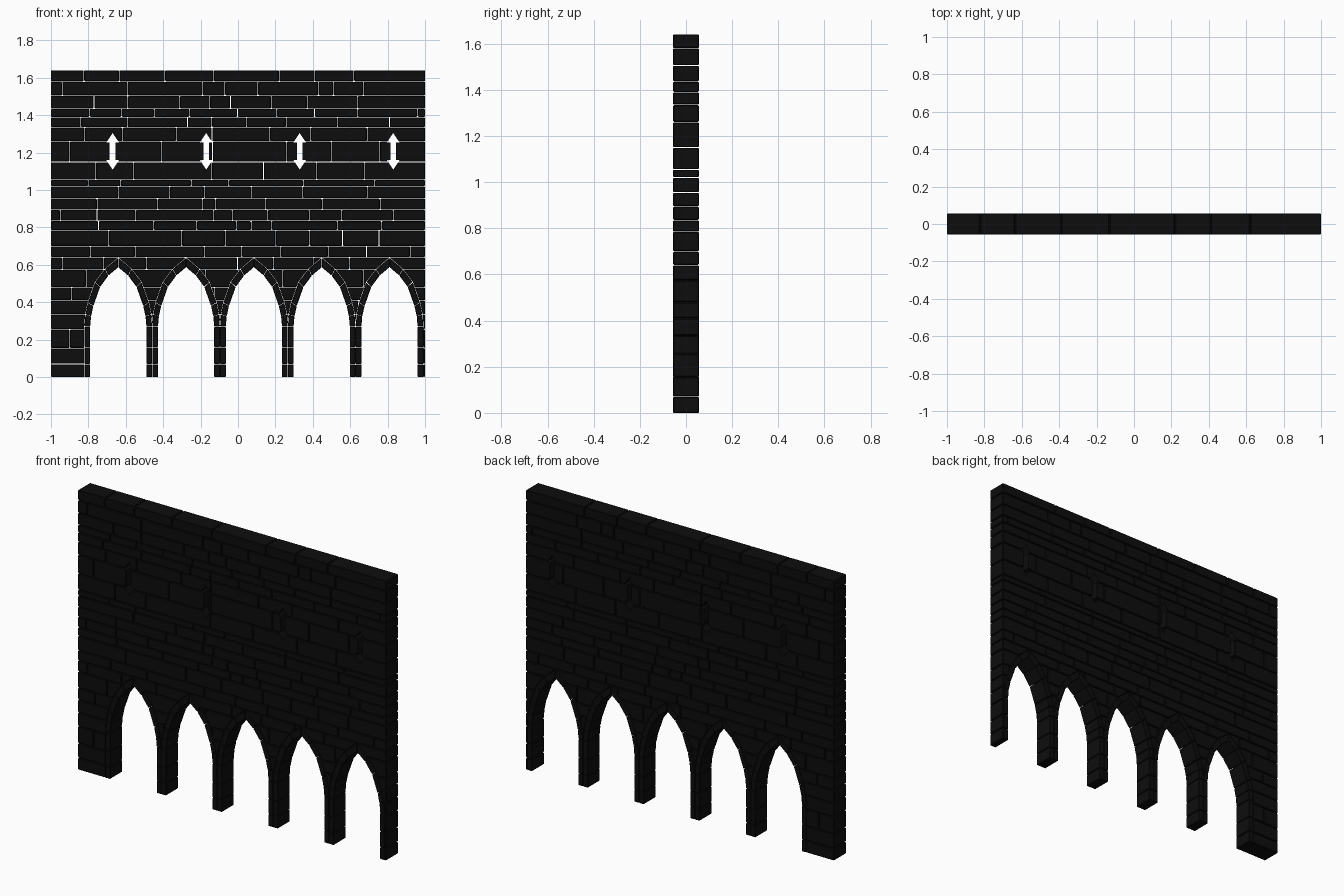
import bpy, bmesh, random
from mathutils import Vector

if "Cube" in bpy.data.objects:
    bpy.data.objects.remove(bpy.data.objects["Cube"])

random.seed(4)
HALF = 0.056      # half wall thickness
GAP = 0.003       # open joint between stones
BEVEL = 0.0035

stone_mat = bpy.data.materials.new("dark_stone")
stone_mat.diffuse_color = (0.004, 0.004, 0.004, 1)
stone_mat.use_nodes = True
stone_mat.node_tree.nodes["Principled BSDF"].inputs["Base Color"].default_value = stone_mat.diffuse_color


def add_prism(bm, outline, half):
    """Extrude an x-z outline through the wall along y."""
    front = [bm.verts.new((x, -half, z)) for x, z in outline]
    back = [bm.verts.new((x, half, z)) for x, z in outline]
    n = len(outline)
    bm.faces.new(front)
    bm.faces.new(back[::-1])
    for i in range(n):
        j = (i + 1) % n
        bm.faces.new((front[j], front[i], back[i], back[j]))


def finish(bm, name, bevel=0):
    if bevel:
        bmesh.ops.bevel(bm, geom=bm.edges[:], offset=bevel, segments=1,
                        affect='EDGES', clamp_overlap=True)
    bmesh.ops.recalc_face_normals(bm, faces=bm.faces[:])
    mesh = bpy.data.meshes.new(name)
    bm.to_mesh(mesh)
    bm.free()
    obj = bpy.data.objects.new(name, mesh)
    bpy.context.collection.objects.link(obj)
    mesh.materials.append(stone_mat)
    return obj


# Courses: top height, then known upright joints
courses = [
    (0.07, []), (0.155, []), (0.255, [-0.9]), (0.335, []), (0.41, []),
    (0.48, [-0.89]), (0.575, []), (0.64, [-0.94, -0.49]),
    (0.70, [-0.79, -0.18, 0.92]), (0.785, [-0.69, -0.3]),
    (0.835, [-0.45, -0.22, -0.01, 0.07, 0.18, 0.53]),
    (0.895, [-0.95, -0.13, -0.03, 0.83]),
    (0.955, [-0.43, -0.19, -0.12, 0.45, 0.76]),
    (1.02, [-0.64, -0.18, 0.69]),
    (1.055, [-0.8, -0.25, -0.05, 0.35, 0.73]),
    (1.15, [-0.76, -0.14, 0.42]), (1.26, [-0.9, -0.41, 0.26]),
    (1.335, [-0.82, -0.33, 0.17, 0.69]),
    (1.39, [-0.84, -0.59, -0.27, -0.14, 0.81]), (1.435, [0.64, 0.96]),
    (1.505, [-0.77, -0.15, -0.04, 0.64]),
    (1.58, [-0.94, -0.59, -0.19, -0.07, 0.43, 0.51, 0.67]),
    (1.64, [-0.13, 0.22, 0.41, 0.62]),
]

# Wall stones, with long runs split at irregular places
bm = bmesh.new()
low = 0.0
for high, joints in courses:
    xs = [-1.0]
    for target in joints + [1.0]:
        while target - xs[-1] > 0.42:
            xs.append(xs[-1] + random.uniform(0.17, 0.28))
        xs.append(target)
    g = GAP / 2
    b, t = low + (g if low > 0 else 0), high - (g if high < 1.64 else 0)
    for left, right in zip(xs, xs[1:]):
        l = left + (g if left > -1 else 0)
        r = right - (g if right < 1 else 0)
        add_prism(bm, [(l, b), (r, b), (r, t), (l, t)], HALF)
    low = high
wall = finish(bm, "wall_stones", BEVEL)

# Half profiles of the pointed arch surround
inner = [(0.15, 0), (0.15, 0.07), (0.15, 0.16), (0.15, 0.27), (0.145, 0.325),
         (0.133, 0.38), (0.097, 0.482), (0.052, 0.543), (0, 0.587)]
outer = [(0.181, 0), (0.181, 0.07), (0.181, 0.16), (0.181, 0.27), (0.176, 0.335),
         (0.163, 0.398), (0.124, 0.508), (0.072, 0.577), (0, 0.638)]
arch_centres = [-0.64 + 0.3625 * i for i in range(5)]
slit_centres = [-0.67, -0.17, 0.33, 0.83]

# Cutter outlines: arch heads and double-arrow slits
side = [(x + 0.0015, z) for x, z in outer[3:-1]]
arch_shape = ([(0.1825, -0.1)] + side + [(0, 0.64)]
              + [(-x, z) for x, z in side[::-1]] + [(-0.1825, -0.1)])
upper = [(0.015, 0.047), (0.034, 0.047), (0, 0.098)]
right_side = [(x, -z) for x, z in upper[::-1]] + upper
slit_shape = right_side + [(-x, z) for x, z in right_side[-2:0:-1]]


def cut(shape, cx, cz):
    b = bmesh.new()
    add_prism(b, [(cx + x, cz + z) for x, z in shape], 0.2)
    cutter = finish(b, "cutter")
    cutter.hide_render = True
    mod = wall.modifiers.new("cut", 'BOOLEAN')
    mod.operation = 'DIFFERENCE'
    mod.solver = 'EXACT'
    mod.object = cutter
    bpy.ops.object.modifier_apply(modifier=mod.name)
    bpy.data.objects.remove(cutter)


bpy.context.view_layer.objects.active = wall
wall.select_set(True)
for cx in arch_centres:
    cut(arch_shape, cx, 0)
for cx in slit_centres:
    cut(slit_shape, cx, 1.207)

# Arch surrounds: jamb blocks and wedge stones, both sides of each opening
for n, cx in enumerate(arch_centres):
    bm = bmesh.new()
    for s in (-1, 1):
        for i in range(len(inner) - 1):
            quad = [Vector(p) for p in (inner[i], outer[i], outer[i + 1], inner[i + 1])]
            mid = sum(quad, Vector((0, 0))) / 4
            quad = [mid + (p - mid) * 0.975 for p in quad]
            add_prism(bm, [(cx + s * p.x, max(0, p.y) if i else p.y - quad[0].y)
                           for p in quad], HALF)
    bmesh.ops.recalc_face_normals(bm, faces=bm.faces[:])
    finish(bm, "arch_surround_%d" % (n + 1), 0.0025)
